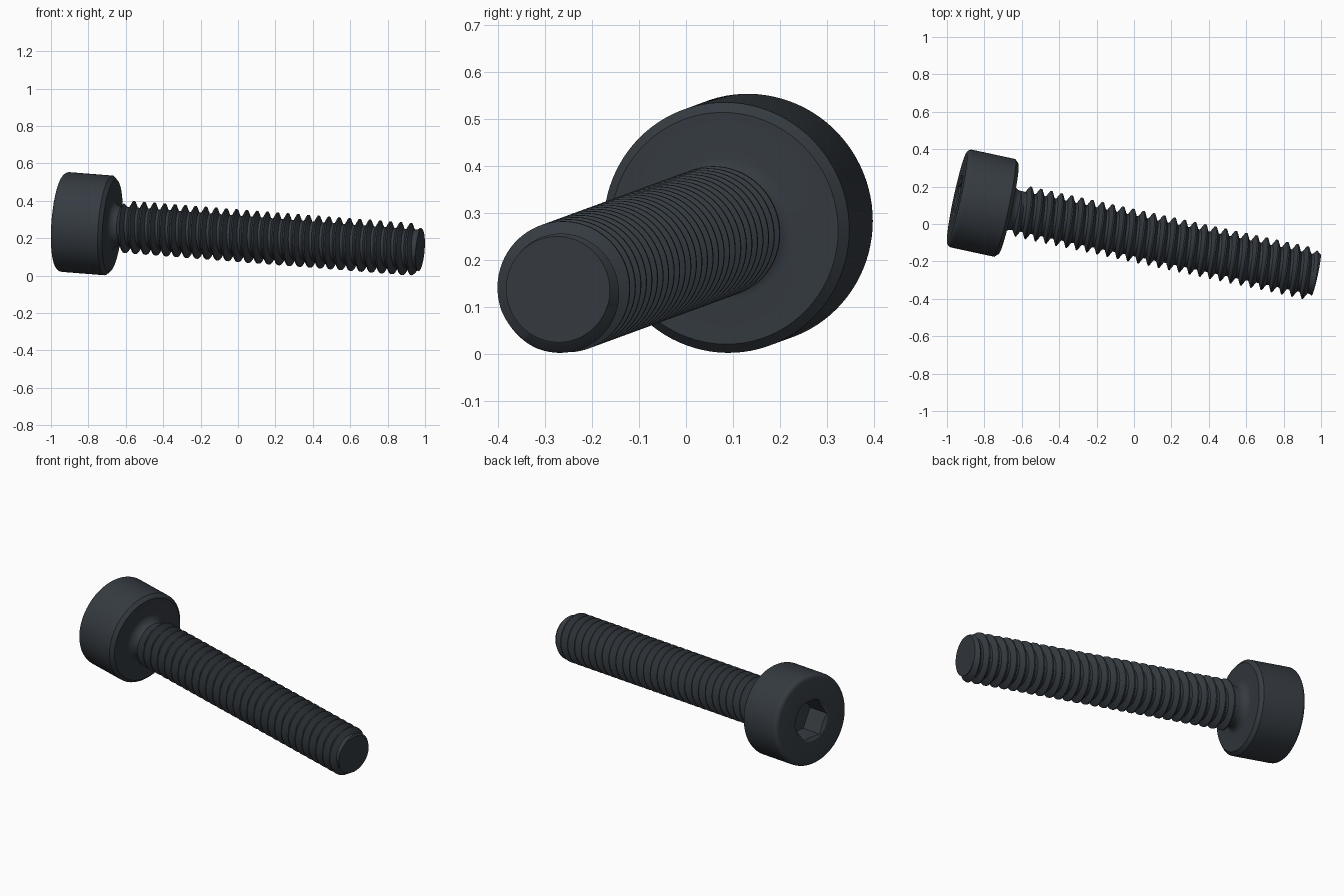
import bpy, bmesh
from math import pi, cos, sin, floor
from mathutils import Matrix, Vector

if "Cube" in bpy.data.objects:
    bpy.data.objects.remove(bpy.data.objects["Cube"], do_unlink=True)

UNIT = 0.1407                      # one millimetre of the screw
LENGTH = 14 * UNIT
HEAD_H, HEAD_R = 2 * UNIT, 1.9 * UNIT
MAJOR, MINOR, PITCH = UNIT, 0.76 * UNIT, 0.4 * UNIT
TIP_R = 0.113
FILLET, CHAMFER, NECK = 0.026, 0.02, 0.045
APOTHEM, SOCKET_D, MOUTH_R = 0.75 * UNIT, UNIT, 0.125
SEGS = 96

# Frame that lays the screw along its tilted axis
axis = Vector((0.9747, -0.21, -0.077)).normalized()
side = (Vector((0, 1, 0)) - axis * axis.y).normalized()
frame = Matrix((side.cross(axis), side, axis)).transposed().to_4x4()
frame.translation = (-0.946, 0.141, 0.2885)

steel = bpy.data.materials.new("dark steel")
steel.use_nodes = True
steel.diffuse_color = (0.036, 0.044, 0.053, 1)
steel.node_tree.nodes["Principled BSDF"].inputs["Base Color"].default_value = steel.diffuse_color


def finish(bm, name):
    """Turn a bmesh built along z into a shaded object on the screw axis."""
    bmesh.ops.remove_doubles(bm, verts=bm.verts, dist=1e-5)
    bmesh.ops.holes_fill(bm, edges=[e for e in bm.edges if e.is_boundary], sides=0)
    bmesh.ops.recalc_face_normals(bm, faces=bm.faces)
    mesh = bpy.data.meshes.new(name)
    bm.to_mesh(mesh)
    bm.free()
    mesh.transform(frame)
    mesh.materials.append(steel)
    obj = bpy.data.objects.new(name, mesh)
    bpy.context.collection.objects.link(obj)
    bpy.ops.object.select_all(action='DESELECT')
    obj.select_set(True)
    bpy.context.view_layer.objects.active = obj
    bpy.ops.object.shade_smooth_by_angle()


def arc(cx, cz, radius, start, steps=6):
    """Quarter arc in (radius, height), turning from the start angle."""
    return [(cx + radius * cos(start + pi / 2 * k / steps),
             cz + radius * sin(start + pi / 2 * k / steps)) for k in range(steps + 1)]


def hex_radius(a):
    return APOTHEM / cos((a - pi / 2) % (pi / 3) - pi / 6)


# Head: socket floor, hexagon walls, countersunk mouth, rim, underside and neck
rings = [lambda a: (hex_radius(a), SOCKET_D),
         lambda a: (hex_radius(a), (MOUTH_R - hex_radius(a)) * 0.6),
         lambda a: (MOUTH_R, 0)]
outline = arc(HEAD_R - FILLET, FILLET, FILLET, -pi / 2)
outline += [(HEAD_R, HEAD_H - CHAMFER), (HEAD_R - CHAMFER, HEAD_H)]
outline += [(r, z) for r, z in reversed(arc(MINOR + NECK, HEAD_H + NECK, NECK, pi))]
rings += [lambda a, p=p: p for p in outline]

bm = bmesh.new()
loops = []
for ring in rings:
    loop = []
    for i in range(SEGS):
        a = 2 * pi * i / SEGS
        r, z = ring(a)
        loop.append(bm.verts.new((r * cos(a), r * sin(a), z)))
    loops.append(loop)
for low, high in zip(loops, loops[1:]):
    for i in range(SEGS):
        j = (i + 1) % SEGS
        bm.faces.new((low[i], low[j], high[j], high[i]))
finish(bm, "socket_head")

# Threaded shank: rows follow the helix and are clipped at both ends
START = HEAD_H + NECK
STEPS = [(0, MINOR), (0.25, MINOR), (0.5625, MAJOR), (0.6875, MAJOR)]
turns = floor((LENGTH - START) / PITCH) + 3


def thread_point(row, i):
    shift, r = STEPS[row % len(STEPS)]
    a = 2 * pi * i / SEGS
    z = START + PITCH * (row // len(STEPS) - 1 + shift + a / (2 * pi))
    z = min(max(z, START), LENGTH)
    r = min(r, MINOR + 1.5 * (z - START), TIP_R + 0.7 * (LENGTH - z))
    if z == LENGTH:
        r = TIP_R
    return (r * cos(a), r * sin(a), z)


bm = bmesh.new()
rows = [[bm.verts.new(thread_point(row, i)) for i in range(SEGS)]
        for row in range(turns * len(STEPS))]
for n in range(len(rows) - 1):
    for i in range(SEGS):
        if i < SEGS - 1:
            quad = (rows[n][i], rows[n][i + 1], rows[n + 1][i + 1], rows[n + 1][i])
        elif n + len(STEPS) + 1 < len(rows):
            m = n + len(STEPS)      # the seam joins the next turn
            quad = (rows[n][i], rows[m][0], rows[m + 1][0], rows[n + 1][i])
        else:
            continue
        bm.faces.new(quad)
# Join the first turn's seam at the clipped start
for n in range(len(STEPS)):
    if n + 1 < len(STEPS):
        bm.faces.new((rows[0][SEGS - 1], rows[n][0], rows[n + 1][0]))
finish(bm, "threaded_shank")
